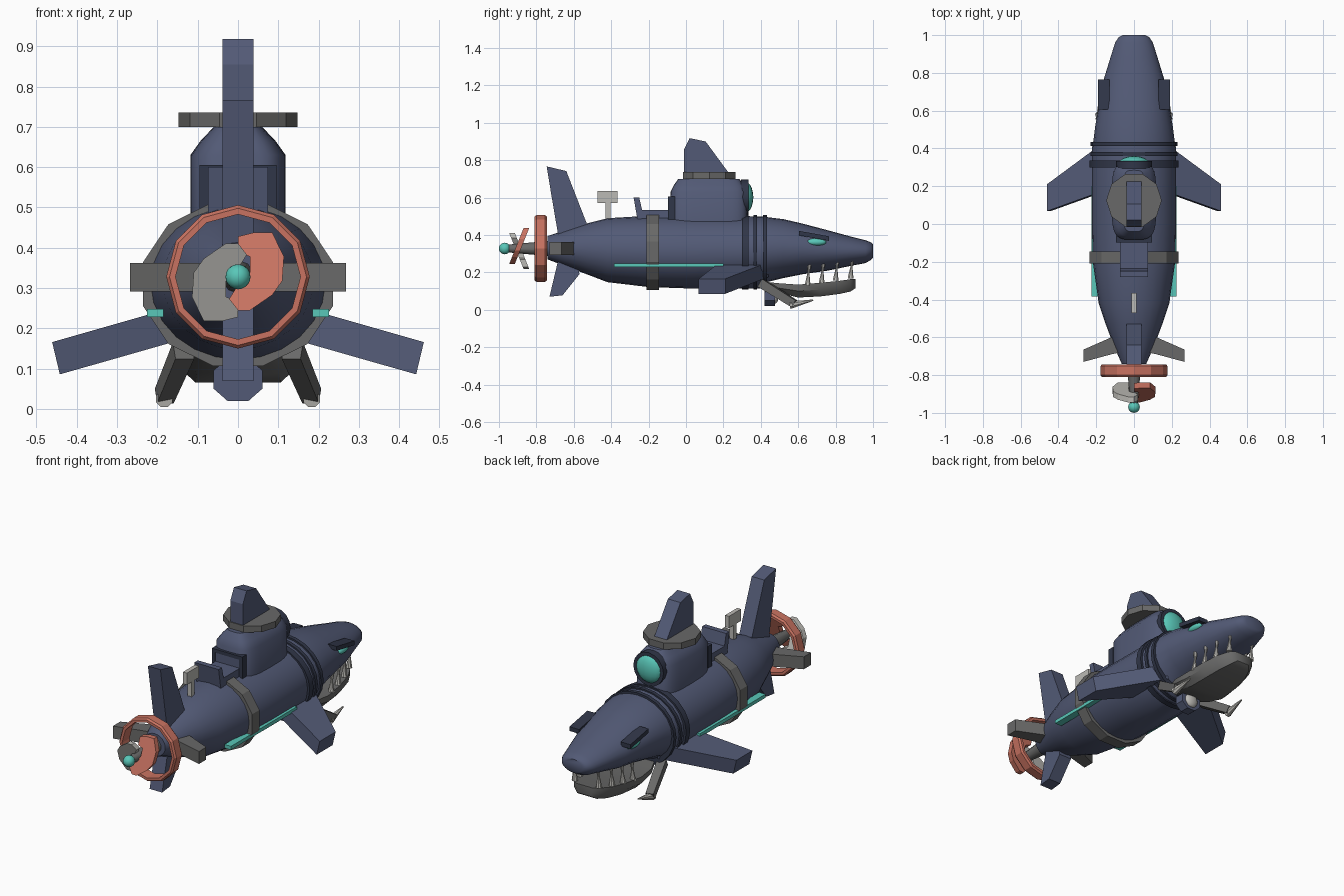
import bpy, bmesh
from math import cos, sin, pi, copysign
from mathutils import Vector

old = bpy.data.objects.get("Cube")
if old:
    bpy.data.objects.remove(old, do_unlink=True)


def material(name, r, g, b):
    m = bpy.data.materials.new(name)
    m.use_nodes = True
    m.diffuse_color = (r, g, b, 1)
    m.node_tree.nodes["Principled BSDF"].inputs["Base Color"].default_value = (r, g, b, 1)
    return m


NAVY = material("navy", .085, .102, .18)
DARK = material("dark_navy", .03, .037, .065)
GRAY = material("gray", .14, .14, .138)
PALE = material("pale_gray", .5, .49, .46)
CORAL = material("coral", .58, .17, .12)
TEAL = material("teal", .1, .57, .48)


def build(name, bm, mat, smooth=False):
    bmesh.ops.recalc_face_normals(bm, faces=bm.faces)
    me = bpy.data.meshes.new(name)
    bm.to_mesh(me)
    bm.free()
    ob = bpy.data.objects.new(name, me)
    bpy.context.collection.objects.link(ob)
    me.materials.append(mat)
    if smooth:
        bpy.ops.object.select_all(action='DESELECT')
        ob.select_set(True)
        bpy.context.view_layer.objects.active = ob
        bpy.ops.object.shade_smooth_by_angle(angle=0.7)
    return ob


def loft(name, rings, mat, smooth=False, closed=False):
    """Skin a row of rings; cap the ends, or join last to first."""
    bm = bmesh.new()
    rows = [[bm.verts.new(p) for p in r] for r in rings]
    pairs = list(zip(rows, rows[1:])) + ([(rows[-1], rows[0])] if closed else [])
    for a, b in pairs:
        n = len(a)
        for i in range(n):
            j = (i + 1) % n
            bm.faces.new((a[i], a[j], b[j], b[i]))
    if not closed:
        bm.faces.new(rows[0])
        bm.faces.new(rows[-1])
    return build(name, bm, mat, smooth)


def ring(y, rx, rz, zc, n=24, turn=0.0, x=0.0):
    return [(x + rx * cos(2 * pi * i / n + turn), y, zc + rz * sin(2 * pi * i / n + turn))
            for i in range(n)]


def plate(name, profile, half, mat):
    """Extrude a (y, z) outline across x."""
    return loft(name, [[(x, y, z) for y, z in profile] for x in (-half, half)], mat)


def box(name, lo, hi, mat):
    (x0, y0, z0), (x1, y1, z1) = lo, hi
    return loft(name, [[(x0, y0, z), (x1, y0, z), (x1, y1, z), (x0, y1, z)] for z in (z0, z1)], mat)


def rod(name, a, b, ra, rb, n, mat, smooth=False):
    """Tapered bar between two points."""
    a, b = Vector(a), Vector(b)
    q = (b - a).to_track_quat('Z', 'Y')
    rings = []
    for p, r in ((a, ra), (b, rb)):
        rings.append([p + q @ Vector((r * cos(t), r * sin(t), 0))
                      for t in (2 * pi * (i + .5) / n for i in range(n))])
    return loft(name, rings, mat, smooth)


def ball(name, loc, size, mat):
    bm = bmesh.new()
    bmesh.ops.create_uvsphere(bm, u_segments=16, v_segments=10, radius=1)
    for v in bm.verts:
        v.co = Vector(loc) + v.co * Vector(size)
    return build(name, bm, mat, True)


# Hull and head: y, half width, top, bottom
hull = [(-.74, .065, .395, .27), (-.65, .105, .425, .235), (-.53, .15, .462, .19),
        (-.42, .187, .49, .148), (-.2, .218, .503, .122), (0, .223, .503, .115),
        (.4, .223, .5, .115), (.44, .215, .495, .15), (.52, .205, .485, .17),
        (.62, .187, .462, .19), (.76, .162, .425, .21), (.88, .125, .392, .235),
        (.96, .1, .372, .25), (.99, .08, .36, .268), (1.0, .058, .35, .28)]
loft("hull", [ring(y, w, (t - b) / 2, (t + b) / 2) for y, w, t, b in hull], NAVY, True)

# Bands round the hull
loft("hull_strap", [ring(y, .244, .21, .31, 12, pi / 12) for y in (-.21, -.145)], GRAY)
for i, (y0, y1, r) in enumerate([(.3, .335, .236), (.36, .38, .231), (.412, .434, .229)]):
    loft(f"hull_band_{i}", [ring(y, r, .2, .308) for y in (y0, y1)], DARK, True)

# Tower: z, half width, half length
def rounded(z, a, b, yc=.122, n=32):
    pts = []
    for i in range(n):
        c, s = cos(2 * pi * i / n), sin(2 * pi * i / n)
        pts.append((a * copysign(abs(c) ** .5, c), yc + b * copysign(abs(s) ** .5, s), z))
    return pts

tower = [(.42, .118, .207), (.63, .118, .205), (.665, .093, .188), (.7, .06, .163)]
loft("tower", [rounded(*t) for t in tower], NAVY, True)
loft("tower_hatch", [[(.147 * cos(i * pi / 5), .125 + .147 * sin(i * pi / 5), z)
                      for i in range(10)] for z in (.7, .736)], GRAY)
box("tower_rear_door", (-.075, -.092, .49), (.075, -.06, .59), NAVY)
box("door_lintel", (-.095, -.097, .585), (.095, -.06, .605), DARK)
for s in (-1, 1):
    box("door_post", (s * .075, -.097, .48), (s * .095, -.06, .59), DARK)
loft("porthole_rim", [ring(y, .094, .094, .602, 16) for y in (.295, .334)], DARK, True)
ball("porthole_glass", (0, .32, .602), (.08, .04, .08), TEAL)

# Upright fins
plate("dorsal_fin", [(-.01, .73), (-.012, .855), (.02, .918), (.105, .9), (.23, .73)], .039, NAVY)
plate("upper_tail_fin", [(-.68, .38), (-.72, .615), (-.745, .767), (-.64, .742),
                         (-.53, .46), (-.56, .38)], .039, NAVY)
plate("lower_tail_fin", [(-.68, .28), (-.73, .07), (-.66, .078), (-.57, .19), (-.58, .28)], .039, NAVY)

# Deck fittings
plate("deck_seat", [(-.28, .6), (-.25, .6), (-.235, .535), (-.09, .535), (-.09, .485), (-.26, .485)],
      .075, NAVY)
box("periscope_post", (-.012, -.43, .47), (.012, -.405, .58), PALE)
box("periscope_head", (-.012, -.472, .57), (.012, -.365, .636), PALE)

for s in (-1, 1):
    side = "left" if s > 0 else "right"
    # Side fins: section at root and at tip
    loft(f"{side}_side_fin", [
        [(s * .15, .44, .255), (s * .15, .18, .255), (s * .13, .18, .175), (s * .13, .44, .175)],
        [(s * .461, .21, .166), (s * .461, .068, .166), (s * .442, .068, .086), (s * .442, .21, .086)]],
        NAVY)
    loft(f"{side}_stabiliser", [
        [(s * x, y0, .292), (s * x, y1, .292), (s * x, y1, .362), (s * x, y0, .362)]
        for x, y0, y1 in ((.05, -.675, -.575), (.12, -.69, -.6), (.268, -.73, -.665))], GRAY)
    box(f"{side}_light_stripe", (s * .185, -.385, .228), (s * .226, .2, .248), TEAL)

    # Eye and slanted brow
    ball(f"{side}_eye", (s * .158, .695, .362), (.022, .055, .02), TEAL)
    loft(f"{side}_brow", [[(s * x, y, z + h) for x, h in
                           ((.13, -.012), (.19, -.012), (.19, .012), (.13, .012))]
                          for y, z in ((.605, .41), (.765, .381))], DARK)

    # Jaw strut and hook
    rod(f"{side}_jaw_strut", (s * .135, .4, .145), (s * .183, .58, .032), .034, .03, 4, GRAY)
    rod(f"{side}_jaw_hook", (s * .183, .555, .025), (s * .178, .68, .052), .022, .004, 8, PALE)

    # Teeth, up from the jaw and down from the head
    for i, (y, x) in enumerate(((.65, .125), (.725, .115), (.8, .1), (.88, .075))):
        z = .142 + .012 * i
        rod(f"{side}_lower_tooth_{i}", (s * x, y, z - .01), (s * x, y + .006, z + .075), .017, .002, 8, PALE, True)
        rod(f"{side}_upper_tooth_{i}", (s * x, y + .012, z + .12), (s * x, y + .004, z + .03), .015, .002, 8, PALE, True)

# Lower jaw: y, half width, top, bottom
jaw = [(.42, .1, .15, .115), (.5, .135, .142, .09), (.6, .142, .135, .066), (.72, .132, .145, .072),
       (.82, .112, .155, .085), (.88, .082, .164, .098), (.905, .05, .166, .115)]
loft("lower_jaw", [[(-w, y, t), (w, y, t), (w, y, (t + b) / 2), (w * .75, y, b),
                    (-w * .75, y, b), (-w, y, (t + b) / 2)] for y, w, t, b in jaw], GRAY, True)

# Lamp under the bow
loft("bow_lamp", [ring(y, .066, .058, .073, 8, pi / 8) for y in (.42, .475)], NAVY)
ball("bow_lamp_lens", (0, .475, .073), (.04, .02, .04), PALE)

# Propeller guard, shaft and hub
HUB = .328
guard = [(.155, -.81), (.17, -.81), (.178, -.8), (.178, -.753), (.17, -.743), (.155, -.743)]
loft("propeller_guard", [ring(y, r, r, HUB, 12) for r, y in guard], CORAL, closed=True)
rod("propeller_shaft", (0, -.72, HUB), (0, -.96, HUB), .042, .02, 10, GRAY, True)
ball("propeller_hub", (0, -.969, HUB), (.031, .031, .031), TEAL)

# Two pitched blades, half a turn apart
blade = [(0, .1), (.04, .11), (.085, .11), (.114, .05), (.11, -.01), (.085, -.045), (.03, -.083),
         (0, -.083), (-.022, -.055), (0, -.02), (.03, .01), (.03, .05), (0, .06)]
for name, s, mat in (("coral_blade", 1, CORAL), ("pale_blade", -1, PALE)):
    loft(name, [[(s * x, y + .4 * z, HUB + s * z) for x, z in blade] for y in (-.912, -.882)], mat)
